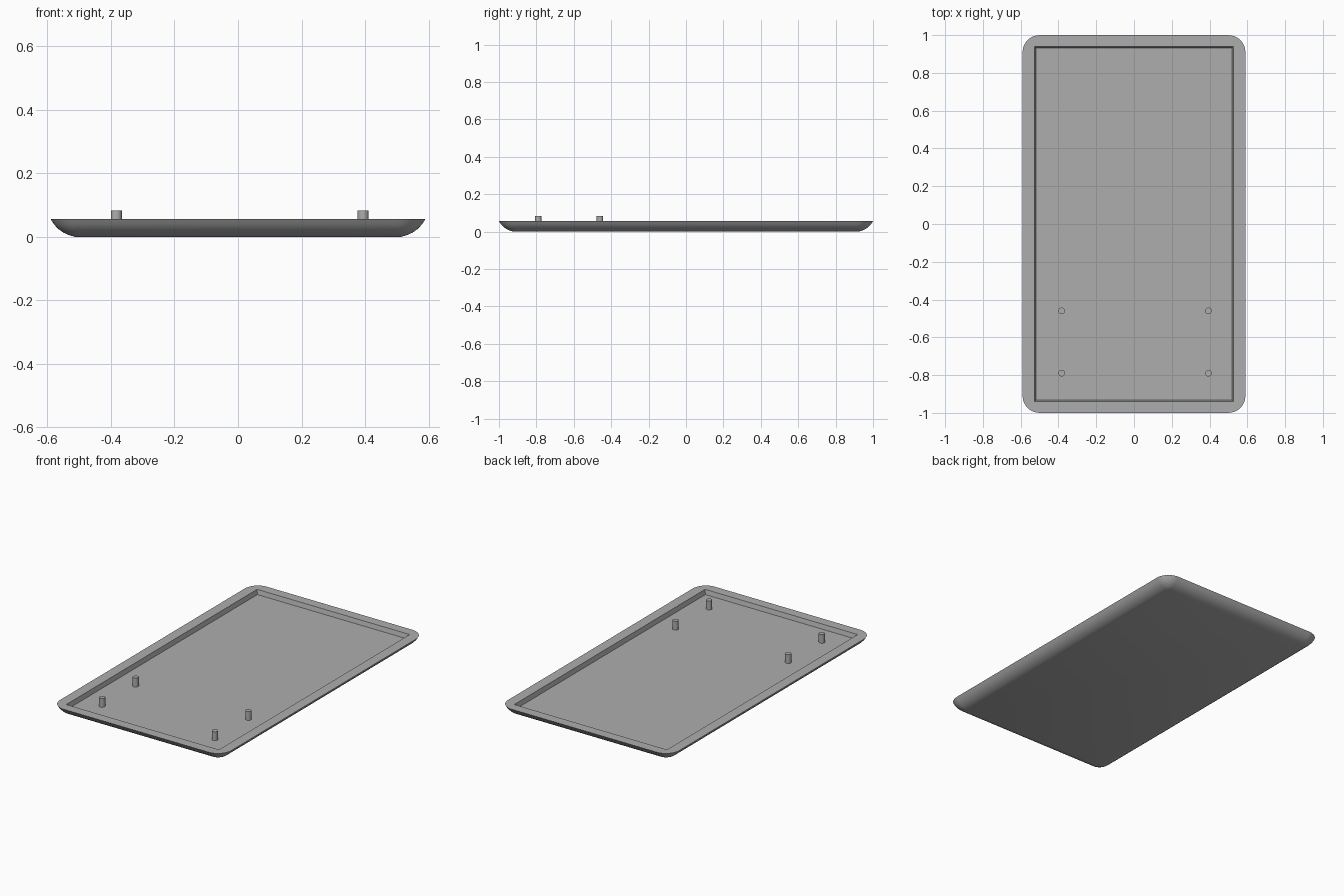
import bpy, bmesh, math

if "Cube" in bpy.data.objects:
    bpy.data.objects.remove(bpy.data.objects["Cube"])

grey = bpy.data.materials.new("mid grey")
grey.diffuse_color = (0.42, 0.42, 0.42, 1)
grey.use_nodes = True
grey.node_tree.nodes["Principled BSDF"].inputs["Base Color"].default_value = grey.diffuse_color

CX, CY, R = 0.50, 0.91, 0.10     # corner centre and edge rounding radius
RIM, FLOOR = 0.056, 0.028
SEG = 8                          # segments per rounded corner


def finish(name, bm, angle):
    bmesh.ops.recalc_face_normals(bm, faces=bm.faces[:])
    me = bpy.data.meshes.new(name)
    bm.to_mesh(me)
    bm.free()
    me.materials.append(grey)
    ob = bpy.data.objects.new(name, me)
    bpy.context.collection.objects.link(ob)
    bpy.ops.object.select_all(action='DESELECT')
    ob.select_set(True)
    bpy.context.view_layer.objects.active = ob
    bpy.ops.object.shade_smooth_by_angle(angle=math.radians(angle))
    return ob


def rounded_ring(bm, r, z):
    ring = []
    for q, (sx, sy) in enumerate(((1, 1), (-1, 1), (-1, -1), (1, -1))):
        for i in range(SEG + 1):
            a = math.pi / 2 * (q + i / SEG)
            ring.append(bm.verts.new((sx * CX + r * math.cos(a), sy * CY + r * math.sin(a), z)))
    return ring


def rect_ring(bm, hx, hy, z):
    return [bm.verts.new((sx * hx, sy * hy, z)) for sx, sy in ((1, 1), (-1, 1), (-1, -1), (1, -1))]


def bridge(bm, a, b):
    n = len(a)
    for i in range(n):
        bm.faces.new((a[i], a[(i + 1) % n], b[(i + 1) % n], b[i]))


# Tray: rounded underside, flat rim and a square-cornered recess
bm = bmesh.new()
top_angle = math.acos((R - RIM) / R)
rings = []
for k in range(6):
    t = top_angle * (0.12 + 0.88 * k / 5)
    rings.append(rounded_ring(bm, R * math.sin(t), R * (1 - math.cos(t)) if k else 0))
bm.faces.new(rings[0])
for a, b in zip(rings, rings[1:]):
    bridge(bm, a, b)

outer = rings[-1]
lip = rect_ring(bm, 0.526, 0.939, RIM)
n = SEG + 1
for q in range(4):
    for i in range(SEG):
        bm.faces.new((outer[q * n + i], outer[q * n + i + 1], lip[q]))
    bm.faces.new((outer[q * n + SEG], outer[(q + 1) * n % (4 * n)], lip[(q + 1) % 4], lip[q]))
floor = rect_ring(bm, 0.519, 0.932, FLOOR)
bridge(bm, lip, floor)
bm.faces.new(floor)
finish("tray", bm, 35)

# Four small locating pegs standing on the recess floor
PEG_TOP, PEG_BASE = 0.083, FLOOR - 0.005
for side, x in (("left", -0.383), ("right", 0.394)):
    for place, y in (("front", -0.79), ("rear", -0.46)):
        bm = bmesh.new()
        bmesh.ops.create_cone(bm, cap_ends=True, segments=20, radius1=0.0175, radius2=0.0175,
                              depth=PEG_TOP - PEG_BASE)
        bmesh.ops.translate(bm, vec=(x, y, (PEG_TOP + PEG_BASE) / 2), verts=bm.verts[:])
        finish(f"peg_{place}_{side}", bm, 40)
